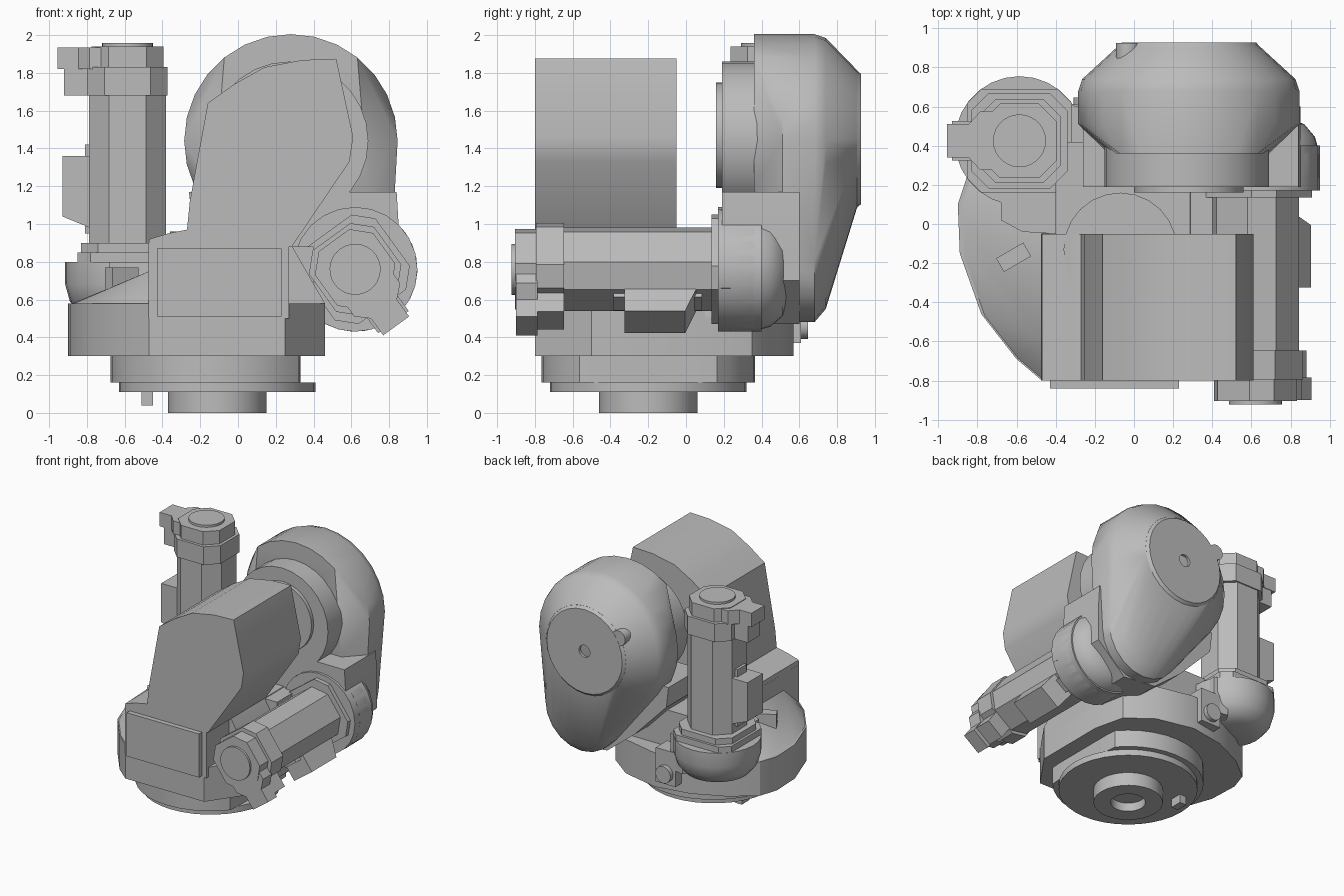
import bpy, bmesh, math
from mathutils import Matrix, Vector

if "Cube" in bpy.data.objects:
    bpy.data.objects.remove(bpy.data.objects["Cube"])

grey = bpy.data.materials.new("machine_grey")
grey.use_nodes = True
grey.diffuse_color = (0.5, 0.5, 0.5, 1)
grey.node_tree.nodes["Principled BSDF"].inputs["Base Color"].default_value = (0.5, 0.5, 0.5, 1)


def finish(name, bm, matrix=None, angle=32):
    if matrix:
        bm.transform(matrix)
    bmesh.ops.recalc_face_normals(bm, faces=bm.faces)
    mesh = bpy.data.meshes.new(name)
    bm.to_mesh(mesh)
    bm.free()
    mesh.materials.append(grey)
    ob = bpy.data.objects.new(name, mesh)
    bpy.context.collection.objects.link(ob)
    bpy.ops.object.select_all(action='DESELECT')
    ob.select_set(True)
    bpy.context.view_layer.objects.active = ob
    bpy.ops.object.shade_smooth_by_angle(angle=math.radians(angle))
    return ob


def hull(name, points, matrix=None, angle=32):
    bm = bmesh.new()
    for p in points:
        bm.verts.new(p)
    res = bmesh.ops.convex_hull(bm, input=bm.verts)
    loose = [v for v in bm.verts if not v.link_faces]
    bmesh.ops.delete(bm, geom=loose, context='VERTS')
    bmesh.ops.dissolve_limit(bm, angle_limit=0.01, verts=bm.verts, edges=bm.edges)
    return finish(name, bm, matrix, angle)


def prism(name, outline, low, high, axis='z', matrix=None, angle=32):
    # Extrude a flat outline along z, or along y for a front profile
    bm = bmesh.new()
    put = (lambda a, b, c: (a, b, c)) if axis == 'z' else (lambda a, b, c: (a, c, b))
    face = bm.faces.new([bm.verts.new(put(a, b, low)) for a, b in outline])
    ext = bmesh.ops.extrude_face_region(bm, geom=[face])
    move = Vector(put(0, 0, high - low))
    bmesh.ops.translate(bm, vec=move, verts=[v for v in ext['geom'] if isinstance(v, bmesh.types.BMVert)])
    return finish(name, bm, matrix, angle)


def box(name, x, y, z, matrix=None):
    return prism(name, [(x[0], y[0]), (x[1], y[0]), (x[1], y[1]), (x[0], y[1])], *z, matrix=matrix)


def circle(cx, cy, r, n=24):
    return [(cx + r * math.cos(math.tau * i / n), cy + r * math.sin(math.tau * i / n)) for i in range(n)]


def lathe(name, profile, matrix=None, n=28):
    bm = bmesh.new()
    vs = [bm.verts.new((r, 0, z)) for r, z in profile]
    es = [bm.edges.new(pair) for pair in zip(vs, vs[1:])]
    bmesh.ops.spin(bm, geom=vs + es, axis=(0, 0, 1), cent=(0, 0, 0), angle=math.tau, steps=n)
    bmesh.ops.remove_doubles(bm, verts=bm.verts, dist=0.0005)
    return finish(name, bm, matrix)


def chamfered(half, cut):
    c = half - cut
    return [(half, -c), (half, c), (c, half), (-c, half), (-half, c), (-half, -c), (-c, -half), (c, -half)]


def at(x, y, z):
    return Matrix.Translation((x, y, z))


# Base: spigot with a bore, flange, neck and pin
centre = at(-0.11, -0.2, 0)
lathe("base_spigot", [(0, 0.07), (0.13, 0.07), (0.13, 0), (0.26, 0), (0.26, 0.12), (0, 0.12)], centre)
prism("base_flange", circle(0, 0, 0.52, 36), 0.11, 0.16, matrix=centre)
prism("base_neck", [(min(x, 0.44), y) for x, y in circle(0, 0, 0.565, 36)], 0.16, 0.31, matrix=centre)
box("locating_pin", (-0.51, -0.45), (-0.1, 0), (0.04, 0.12))

# Turntable with a sloping left shoulder
outline = [(-0.47, -0.8), (-0.6, -0.69), (-0.78, -0.46), (-0.89, -0.15), (-0.9, 0.1), (-0.85, 0.25),
           (-0.66, 0.4), (-0.4, 0.52), (-0.11, 0.57), (0.2, 0.5), (0.4, 0.35), (0.46, 0.1),
           (0.46, -0.5), (0.25, -0.8)]
prism("turntable", outline, 0.3, 0.58, angle=25)
hull("turntable_shoulder", [(x, y, 0.57) for x, y in outline if x < -0.3]
     + [(-0.47, -0.6, 0.75), (-0.47, 0.2, 0.75)], angle=25)

# Central housing, front plate and rear support
box("front_housing", (-0.475, 0.27), (-0.8, -0.05), (0.5, 0.885))
prism("side_rib", [(0.2, 0.5), (0.46, 0.5), (0.46, 0.58), (0.285, 0.885), (0.2, 0.885)], -0.5, 0.2, 'y')
box("front_plate", (-0.43, 0.23), (-0.84, -0.79), (0.51, 0.87))
prism("rear_pad", circle(-0.07, -0.13, 0.29), 0.5, 0.96)
box("rear_support", (-0.4, 0.4), (-0.06, 0.42), (0.5, 0.88))
prism("shoulder_step", [(-0.68, 0.15), (-0.68, 0.02), (-0.57, -0.04), (-0.4, -0.05), (-0.28, 0.2),
                        (-0.28, 0.6), (-0.4, 0.62)], 0.5, 0.8)
box("shoulder_lever", (-0.08, 0.08), (-0.04, 0.04), (0.6, 0.77),
    at(-0.615, -0.17, 0) @ Matrix.Rotation(math.radians(30), 4, 'Z'))

# Tall cover extruded from its front profile
prism("tall_cover", [(0.285, 0.88), (-0.475, 0.88), (-0.47, 0.92), (-0.37, 0.95), (-0.27, 0.97),
                     (-0.255, 1.12), (-0.2, 1.42), (-0.16, 1.64), (-0.02, 1.74), (0.14, 1.83),
                     (0.34, 1.868), (0.52, 1.875), (0.61, 1.46), (0.59, 1.33)], -0.8, -0.05, 'y')

# Swinging arm: shell with a cut-back front rim and a tapering foot
ax, az = 0.28, 1.44
ring = circle(ax, az, 0.565, 28)
foot = circle(0.48, 0.81, 0.33, 20)
shell = [(x, 0.51, z) for x, z in ring + foot] + [(x, 0.68, z) for x, z in ring + foot]
shell += [(x, 0.36, z) for x, z in ring if abs(x - ax) < 0.42 and z > az]
shell += [(x, 0.36, 1.19) for x in (ax - 0.41, ax + 0.41)]
shell += [(x, 0.74, z) for x, z in circle(ax, az, 0.545, 28) + circle(0.46, 0.83, 0.28, 20)]
shell += [(x, 0.905, z) for x, z in circle(ax, az + 0.01, 0.365, 28)]
hull("arm_shell", shell)
prism("arm_lower_block", [(-0.26, 1.17), (-0.24, 1.0), (0.05, 0.7), (0.3, 0.5), (0.6, 0.47),
                          (0.85, 0.7), (0.85, 1.0), (0.84, 1.17)], 0.19, 0.6, 'y')
back = Matrix.Rotation(-math.pi / 2, 4, 'X')
lathe("arm_back_cap", [(0.05, 0), (0.05, 0.022), (0.345, 0.022), (0.365, 0)], at(ax, 0.904, az + 0.01) @ back)
lathe("arm_hub", [(0, 0), (0.42, 0), (0.42, 0.35), (0, 0.35)], at(0.27, 0.19, az) @ back)
lathe("arm_hub_boss", [(0, 0), (0.28, 0), (0.28, 0.05), (0, 0.05)], at(0.28, 0.16, 1.47) @ back)
lathe("arm_stop_bolt", [(0, 0), (0.062, 0), (0.062, 0.2), (0, 0.2)], at(-0.03, 0.725, 1.64) @ back, 14)


def motor(name, origin, axis, side):
    # Motor along local z, with its connector and side box along local x
    w, u = Vector(axis), Vector(side)
    v = w.cross(u)
    m = Matrix.Translation(origin) @ Matrix((u, v, w)).transposed().to_4x4()
    lathe(name + "_gear_dome", [(0, -0.31), (0.17, -0.305), (0.25, -0.275), (0.305, -0.21),
                                (0.33, -0.12), (0.33, 0), (0, 0)], m)
    prism(name + "_flange", chamfered(0.265, 0.07), 0, 0.05, matrix=m)
    prism(name + "_collar", chamfered(0.245, 0.09), 0.05, 0.1, matrix=m)
    prism(name + "_body", chamfered(0.203, 0.105), 0.1, 0.9, matrix=m)
    prism(name + "_ring", chamfered(0.213, 0.09), 0.88, 1.03, matrix=m)
    prism(name + "_head", chamfered(0.19, 0.09), 1.02, 1.14, matrix=m)
    lathe(name + "_end_cap", [(0, 1.1), (0.135, 1.1), (0.135, 1.158), (0, 1.158)], m)
    prism(name + "_connector", [(0.1, -0.15), (0.2, -0.15), (0.26, -0.085), (0.37, -0.085), (0.37, 0.085),
                                (0.26, 0.085), (0.2, 0.15), (0.1, 0.15)], 1.02, 1.135, matrix=m)
    box(name + "_connector_base", (0.1, 0.335), (-0.08, 0.08), (0.88, 1.03), m)
    hull(name + "_side_box", [(x, y, z) for y in (-0.1, 0.1)
                              for x, z in ((0.15, 0.16), (0.345, 0.24), (0.345, 0.56), (0.15, 0.56))], m)
    box(name + "_side_strip", (0.15, 0.225), (-0.06, 0.06), (0.15, 0.62), m)


motor("upright_motor", (-0.585, 0.425, 0.8), (0, 0, 1), (-1, 0, 0))
tilt = math.radians(54)
motor("arm_motor", (0.62, 0.235, 0.76), (0, -1, 0), (math.cos(tilt), 0, -math.sin(tilt)))
prism("arm_motor_mount", circle(0.62, 0.76, 0.33), 0.17, 0.4, 'y')

# Rear stop block with its bolt
box("rear_stop_block", (-0.33, -0.15), (0.46, 0.61), (0.37, 0.65))
lathe("rear_stop_bolt", [(0, 0), (0.07, 0), (0.07, 0.06), (0, 0.06)], at(-0.24, 0.585, 0.46) @ back, 12)
